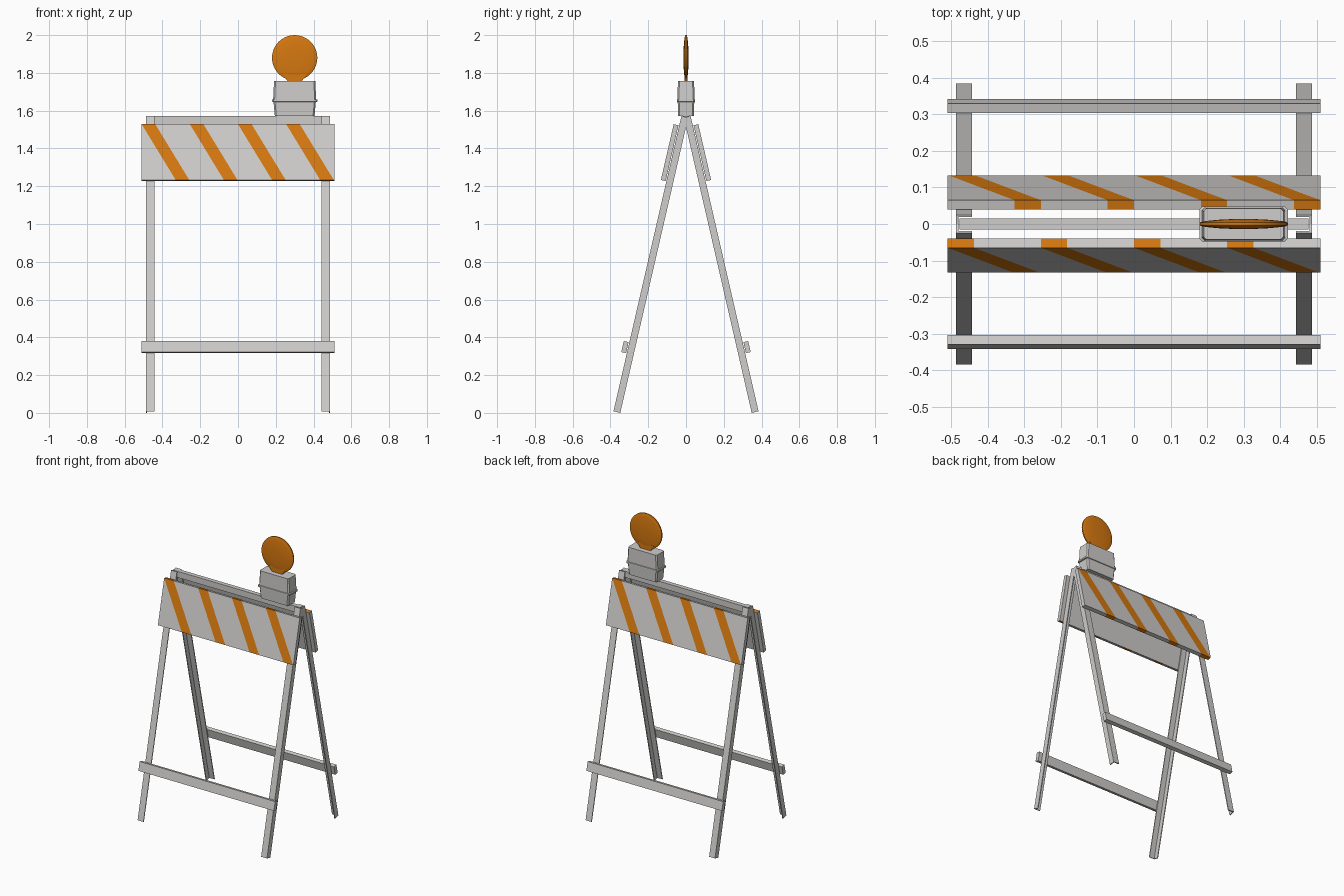
import bpy
import bmesh
import math
from mathutils import Matrix, Vector

cube = bpy.data.objects.get("Cube")
if cube:
    bpy.data.objects.remove(cube, do_unlink=True)


def material(name, colour):
    m = bpy.data.materials.new(name)
    m.use_nodes = True
    m.diffuse_color = (*colour, 1)
    m.node_tree.nodes["Principled BSDF"].inputs["Base Color"].default_value = (*colour, 1)
    return m


GREY = material("galvanised grey", (0.62, 0.61, 0.60))
ORANGE = material("safety orange", (0.68, 0.19, 0.005))


def finish(name, bm, mats, matrix=Matrix()):
    """Turn a bmesh into a named object, placed by a matrix."""
    bmesh.ops.recalc_face_normals(bm, faces=bm.faces)
    mesh = bpy.data.meshes.new(name)
    bm.to_mesh(mesh)
    bm.free()
    mesh.transform(matrix)
    for m in mats:
        mesh.materials.append(m)
    ob = bpy.data.objects.new(name, mesh)
    bpy.context.collection.objects.link(ob)
    return ob


def loft(bm, rings):
    """Skin a stack of equal rings and cap both ends."""
    loops = [[bm.verts.new(p) for p in ring] for ring in rings]
    n = len(loops[0])
    for a, b in zip(loops, loops[1:]):
        for i in range(n):
            j = (i + 1) % n
            bm.faces.new((a[i], a[j], b[j], b[i]))
    bm.faces.new(loops[0])
    bm.faces.new(loops[-1])


def box(name, x, y, z, mat, matrix=Matrix()):
    bm = bmesh.new()
    loft(bm, [[(x[0], y[0], h), (x[1], y[0], h), (x[1], y[1], h), (x[0], y[1], h)] for h in z])
    return finish(name, bm, [mat], matrix)


def leg(name, side, matrix):
    """Angle-iron leg: outward flange plus a web on the outer side."""
    w, d, t = 0.044, 0.037, 0.006
    section = [(0, 0), (-w, 0), (-w, t), (-t, t), (-t, d), (0, d)]
    bm = bmesh.new()
    loft(bm, [[(side * (0.487 + x), y, h) for x, y in section] for h in (0, 1.604)])
    finish(name, bm, [GREY], matrix)


def striped_board(name, matrix):
    """Slanted panels side by side; the inner face stays grey."""
    half, pitch, width, shift = 0.51, 0.255, 0.072, 0.18
    outer, inner, low, high = -0.03, -0.004, 1.25, 1.553
    cuts = [(-half, -half)]
    for i in range(4):
        left = -half + i * pitch
        cuts += [(left, left + shift), (left + width, min(left + shift + width, half))]
    cuts.append((half, half))
    bm = bmesh.new()
    levels = []
    for top, bottom in cuts:
        levels.append([bm.verts.new(p) for p in (
            (bottom, outer, low), (top, outer, high), (top, inner, high), (bottom, inner, low))])
    for i, (a, b) in enumerate(zip(levels, levels[1:])):
        for j in range(4):
            k = (j + 1) % 4
            f = bm.faces.new((a[j], a[k], b[k], b[j]))
            f.material_index = 1 if i % 2 and j != 2 else 0
    bm.faces.new(levels[0])
    bm.faces.new(levels[-1])
    bmesh.ops.dissolve_degenerate(bm, dist=1e-5, edges=bm.edges)
    finish(name, bm, [GREY, ORANGE], matrix)


# Two leaning frames, the back one turned half way round
lean = Matrix.Translation((0, -0.384, 0.0083)) @ Matrix.Rotation(-math.atan(0.23), 4, "X")
for end, turn in (("front", 0), ("back", math.pi)):
    place = Matrix.Rotation(turn, 4, "Z") @ lean
    for hand, side in (("a", -1), ("b", 1)):
        leg(f"{end}_leg_{hand}", side, place)
    striped_board(f"{end}_striped_board", place)
    box(f"{end}_lower_rail", (-0.51, 0.51), (-0.03, -0.004), (0.315, 0.375), GREY, place)

# Ridge bar joining the frames
box("top_bar", (-0.478, 0.478), (-0.015, 0.015), (1.53, 1.572), GREY)

# Battery box with a flared seam around the middle
LAMP_X = 0.30


def chamfered(hx, hy, z, c=0.008):
    quarter = [(hx, hy - c), (hx - c, hy)]
    pts = quarter + [(-x, y) for x, y in reversed(quarter)]
    pts += [(-x, -y) for x, y in pts]
    return [(LAMP_X + x, y, z) for x, y in pts]


bm = bmesh.new()
loft(bm, [chamfered(*r) for r in (
    (0.105, 0.041, 1.572), (0.112, 0.044, 1.646), (0.121, 0.048, 1.648),
    (0.121, 0.048, 1.658), (0.114, 0.045, 1.660), (0.109, 0.043, 1.758))])
finish("battery_box", bm, [GREY])

# Lens: a thin disc domed on both faces
bm = bmesh.new()
profile = [(0.03, -0.0135), (0.07, -0.0115), (0.10, -0.0085), (0.115, -0.006), (0.12, -0.004)]
profile += [(r, -y) for r, y in reversed(profile)]
SIDES = 40
loft(bm, [[(r * math.cos(math.tau * i / SIDES), y, r * math.sin(math.tau * i / SIDES))
           for i in range(SIDES)] for r, y in profile])
lens = finish("lamp_lens", bm, [ORANGE], Matrix.Translation((LAMP_X, 0, 1.88)))
bpy.ops.object.select_all(action="DESELECT")
lens.select_set(True)
bpy.context.view_layer.objects.active = lens
bpy.ops.object.shade_smooth_by_angle(angle=math.radians(40))

# Neck flaring from the box into the lens
bm = bmesh.new()
loft(bm, [[Vector((LAMP_X + sx * hx, sy * 0.009, z)) for sx, sy in ((-1, -1), (1, -1), (1, 1), (-1, 1))]
          for hx, z in ((0.036, 1.754), (0.065, 1.795))])
finish("lamp_neck", bm, [ORANGE])
